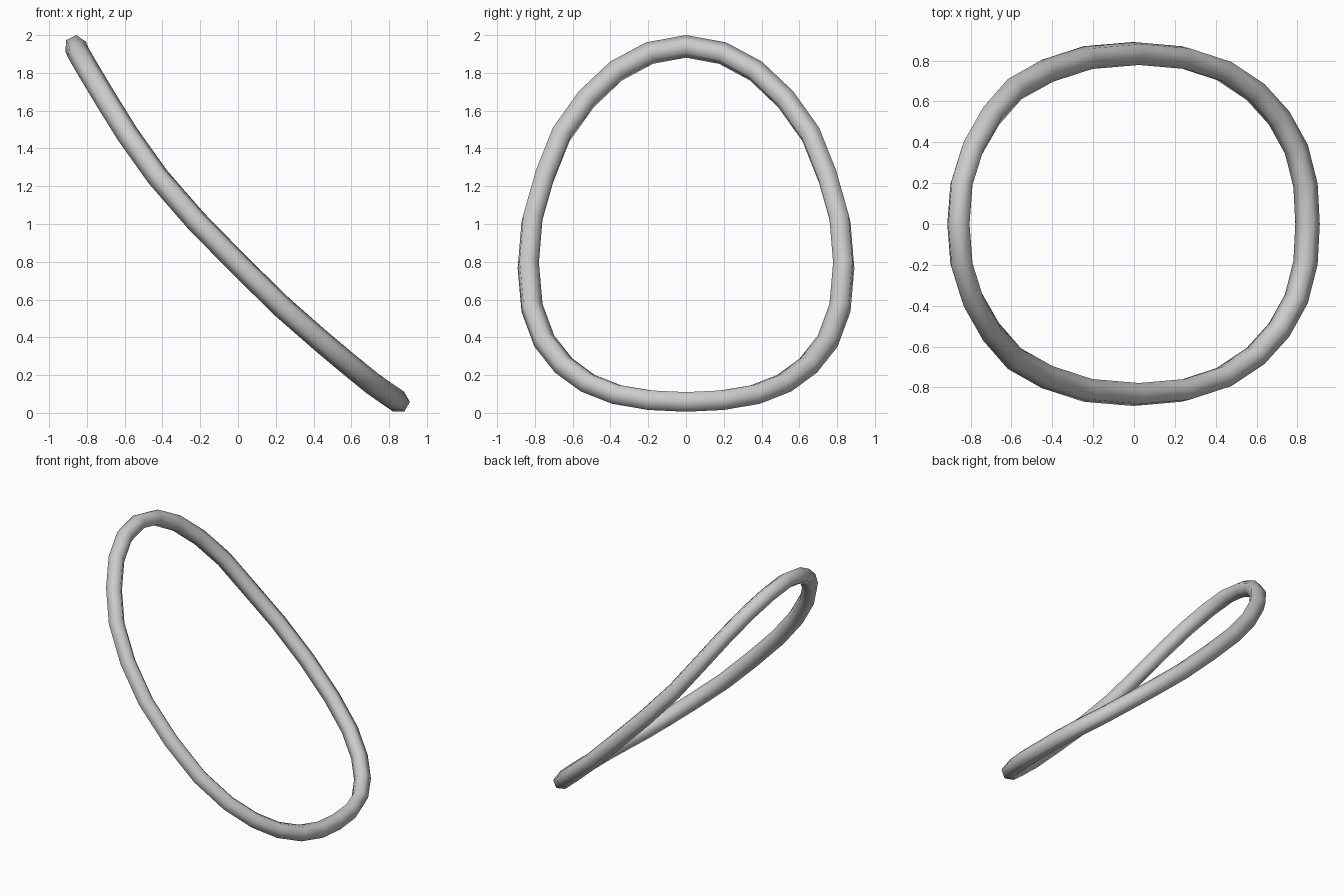
import bpy, bmesh, math
from mathutils import Vector

if "Cube" in bpy.data.objects:
    bpy.data.objects.remove(bpy.data.objects["Cube"])

SIDES = 6
RADIUS = 0.06

# half of the bent loop's centre line, from the low end to the high end
half = [Vector(p) for p in (
    (0.85, 0, 0.058), (0.84, 0.19, 0.067), (0.795, 0.367, 0.097),
    (0.71, 0.52, 0.157), (0.595, 0.647, 0.25), (0.44, 0.75, 0.38),
    (0.24, 0.815, 0.555), (0.01, 0.835, 0.78), (-0.225, 0.815, 1.02),
    (-0.425, 0.75, 1.25), (-0.585, 0.66, 1.475), (-0.70, 0.528, 1.66),
    (-0.79, 0.37, 1.81), (-0.845, 0.193, 1.905), (-0.86, 0, 1.94))]

# mirror to the other side to close the loop
path = half + [Vector((p.x, -p.y, p.z)) for p in half[-2:0:-1]]
n = len(path)

# sweep a hexagonal section along the loop without twisting
bm = bmesh.new()
rings = []
normal = Vector((1, 0, 0))
last = Vector((0, 1, 0))
for i, p in enumerate(path):
    a = (p - path[i - 1]).normalized()
    b = (path[(i + 1) % n] - p).normalized()
    tangent = (a + b).normalized()
    normal = last.rotation_difference(tangent) @ normal
    normal = (normal - tangent * normal.dot(tangent)).normalized()
    side = tangent.cross(normal)
    last = tangent
    rings.append([bm.verts.new(p + RADIUS * (
        normal * math.cos(math.tau * k / SIDES) +
        side * math.sin(math.tau * k / SIDES))) for k in range(SIDES)])

for i in range(n):
    r, s = rings[i], rings[(i + 1) % n]
    for k in range(SIDES):
        m = (k + 1) % SIDES
        bm.faces.new((r[k], r[m], s[m], s[k])).smooth = True
bmesh.ops.recalc_face_normals(bm, faces=bm.faces)

mesh = bpy.data.meshes.new("bent_ring")
bm.to_mesh(mesh)
bm.free()
bpy.context.collection.objects.link(bpy.data.objects.new("bent_ring", mesh))
